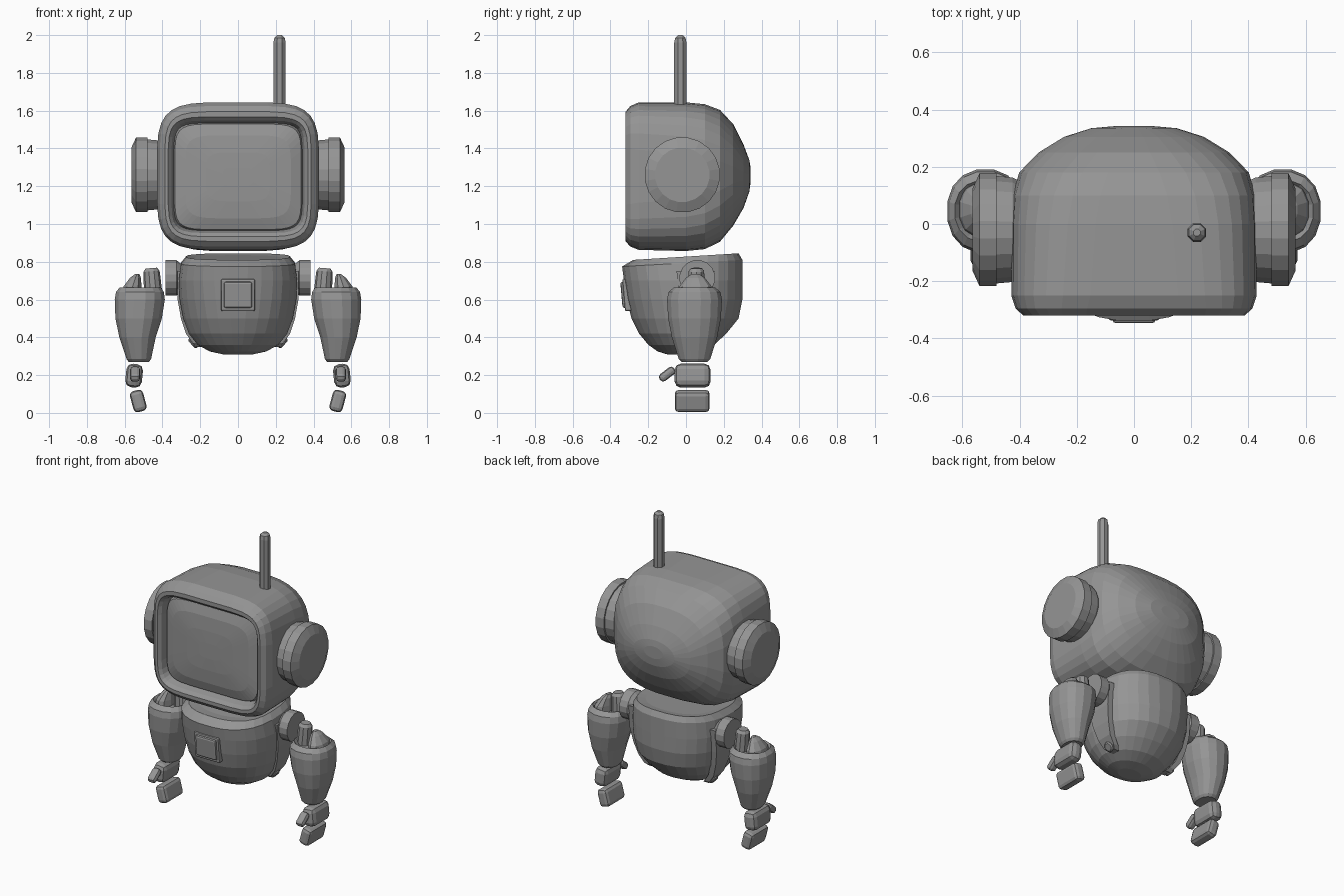
import bpy, bmesh, math
from mathutils import Matrix, Vector

if "Cube" in bpy.data.objects:
    bpy.data.objects.remove(bpy.data.objects["Cube"])

grey = bpy.data.materials.new("grey")
grey.diffuse_color = (0.3, 0.3, 0.3, 1)
grey.use_nodes = True
grey.node_tree.nodes["Principled BSDF"].inputs["Base Color"].default_value = grey.diffuse_color


def finish(name, bm, mirror=False):
    bmesh.ops.recalc_face_normals(bm, faces=bm.faces)
    me = bpy.data.meshes.new(name)
    bm.to_mesh(me)
    bm.free()
    me.materials.append(grey)
    ob = bpy.data.objects.new(name, me)
    bpy.context.collection.objects.link(ob)
    if mirror:
        ob.modifiers.new("mirror", 'MIRROR').use_axis[0] = True
    return ob


def oval(hx, hy, n, count):
    """Points of a superellipse; a larger n gives squarer corners."""
    pts = []
    for i in range(count):
        a = 2 * math.pi * (i + 0.5) / count
        c, s = math.cos(a), math.sin(a)
        pts.append((math.copysign(abs(c) ** (2 / n), c) * hx,
                    math.copysign(abs(s) ** (2 / n), s) * hy))
    return pts


def loft(name, rings, mirror=False):
    """Skin a list of equal-sized point rings and cap both ends."""
    bm = bmesh.new()
    loops = [[bm.verts.new(p) for p in r] for r in rings]
    for a, b in zip(loops, loops[1:]):
        for i in range(len(a)):
            j = (i + 1) % len(a)
            bm.faces.new((a[i], a[j], b[j], b[i]))
    bm.faces.new(loops[0])
    bm.faces.new(loops[-1])
    return finish(name, bm, mirror)


def ring_y(y, hx, z0, z1, n, count=32):
    return [(u, y, (z0 + z1) / 2 + v) for u, v in oval(hx, (z1 - z0) / 2, n, count)]


def ring_z(z, cx, hx, y0, y1, n=2.2, count=28, tilt=0):
    cy, hy = (y0 + y1) / 2, (y1 - y0) / 2
    return [(cx + u, cy + v, z + tilt * (v / hy - 1) / 2) for u, v in oval(hx, hy, n, count)]


def turned(name, profile, base, axis, sides, mirror=False):
    """Round part from (distance, radius) pairs along an axis."""
    m = Matrix.Translation(base) @ Vector(axis).to_track_quat('Z', 'Y').to_matrix().to_4x4()
    return loft(name, [[m @ Vector((u, v, d)) for u, v in oval(r, r, 2, sides)]
                       for d, r in profile], mirror)


def block(name, size, loc, axis, angle, bevel, mirror=False):
    bm = bmesh.new()
    bmesh.ops.create_cube(bm, size=1)
    bmesh.ops.scale(bm, vec=size, verts=bm.verts)
    bmesh.ops.bevel(bm, geom=bm.edges[:], offset=bevel, segments=2, profile=0.5, affect='EDGES')
    bmesh.ops.transform(bm, verts=bm.verts, matrix=Matrix.Translation(loc)
                        @ Matrix.Rotation(math.radians(angle), 4, axis))
    return finish(name, bm, mirror)


# Head shell: screen recess, front rim, then the domed back
loft("head", [ring_y(*r) for r in (
    (-.25, .34, .965, 1.535, 7), (-.30, .352, .952, 1.548, 7), (-.32, .37, .932, 1.568, 6),
    (-.32, .388, .908, 1.595, 5.5), (-.295, .415, .88, 1.625, 5), (-.25, .43, .862, 1.645, 4.5),
    (0, .43, .856, 1.645, 4), (.10, .425, .866, 1.635, 3.6), (.18, .403, .905, 1.605, 3.1),
    (.25, .335, .99, 1.53, 2.6), (.305, .245, 1.085, 1.42, 2.3), (.335, .15, 1.17, 1.34, 2),
    (.342, .07, 1.22, 1.30, 2))])

# Bulging screen
loft("screen", [ring_y(*r) for r in (
    (-.24, .345, .96, 1.54, 7), (-.27, .335, .97, 1.53, 6.5), (-.288, .28, 1.03, 1.47, 5.5),
    (-.296, .17, 1.12, 1.38, 4.5), (-.298, .08, 1.2, 1.3, 4))])

# Ear discs
turned("ears", [(0, .17), (.03, .185), (.085, .19), (.085, .2), (.145, .2), (.17, .145)],
       (.395, -.02, 1.26), (1, 0, 0), 20, True)

# Antenna
turned("antenna", [(0, .035), (.36, .035), (.385, .03), (.40, .013)],
       (.22, -.03, 1.6), (0, 0, 1), 8)

# Bowl-shaped torso with a lip at the front
loft("torso", [ring_z(z, 0, hx, y0, y1, n, tilt=t) for z, hx, y0, y1, n, t in (
    (.835, .23, -.22, .23, 2.4, .03), (.845, .275, -.28, .28, 2.6, .035),
    (.81, .303, -.34, .30, 2.5, .035), (.70, .315, -.33, .30, 2.4, 0),
    (.60, .31, -.315, .30, 2.3, 0), (.50, .292, -.29, .28, 2.2, 0),
    (.42, .262, -.25, .215, 2.1, 0), (.36, .215, -.20, .15, 2, 0),
    (.325, .15, -.15, .08, 2, 0), (.31, .08, -.10, .01, 2, 0))])

# Chest button in its frame
block("chest_frame", (.18, .05, .17), (0, -.305, .625), 'X', 5, .008)
block("chest_button", (.15, .03, .14), (0, -.327, .625), 'X', 5, .012)

# Shoulder sockets
turned("shoulders", [(0, .065), (.035, .07), (.065, .095), (.125, .095)],
       (.26, .06, .715), (1, 0, 0), 16, True)

# Tapered side straps with a bolt at the bottom
loft("side_straps", [[(x - .03, .05 - w, z), (x - .03, .05 + w, z),
                      (x + .008, .05 + w, z), (x + .008, .05 - w, z)]
                     for z, x, w in ((.75, .312, .10), (.60, .312, .085), (.50, .294, .07),
                                     (.42, .268, .055), (.37, .232, .045), (.35, .212, .025))], True)
turned("strap_bolts", [(0, .032), (.035, .032), (.042, .024)],
       (.215, .05, .39), (.75, 0, -.66), 10, True)

# Forearm pods with a hollow top
loft("forearms", [ring_z(z, cx, hx, .045 - hy, .045 + hy, 2.2, 16) for z, cx, hx, hy in (
    (.27, .525, .055, .07), (.285, .525, .066, .085), (.40, .532, .098, .122),
    (.50, .526, .125, .142), (.60, .52, .135, .148), (.64, .519, .129, .14),
    (.665, .518, .11, .11), (.63, .518, .08, .085))], True)

# Inner peg and outer fin on top of each forearm
turned("arm_pegs", [(0, .05), (.13, .045), (.165, .043), (.182, .03)],
       (.445, .055, .585), (.08, 0, 1), 10, True)
loft("arm_fins", [ring_z(z, cx, hx, .05 - hy, .05 + hy, 2, 10) for z, cx, hx, hy in (
    (.60, .565, .06, .10), (.67, .558, .05, .085), (.715, .543, .03, .05),
    (.735, .533, .012, .02))], True)

# Hands: palm, fingers and thumb
block("palms", (.088, .19, .125), (.55, .035, .197), 'Y', -6, .032, True)
block("fingers", (.072, .185, .115), (.528, .033, .063), 'Y', 15, .022, True)
block("thumbs", (.055, .095, .045), (.545, -.10, .205), 'X', 38, .018, True)
